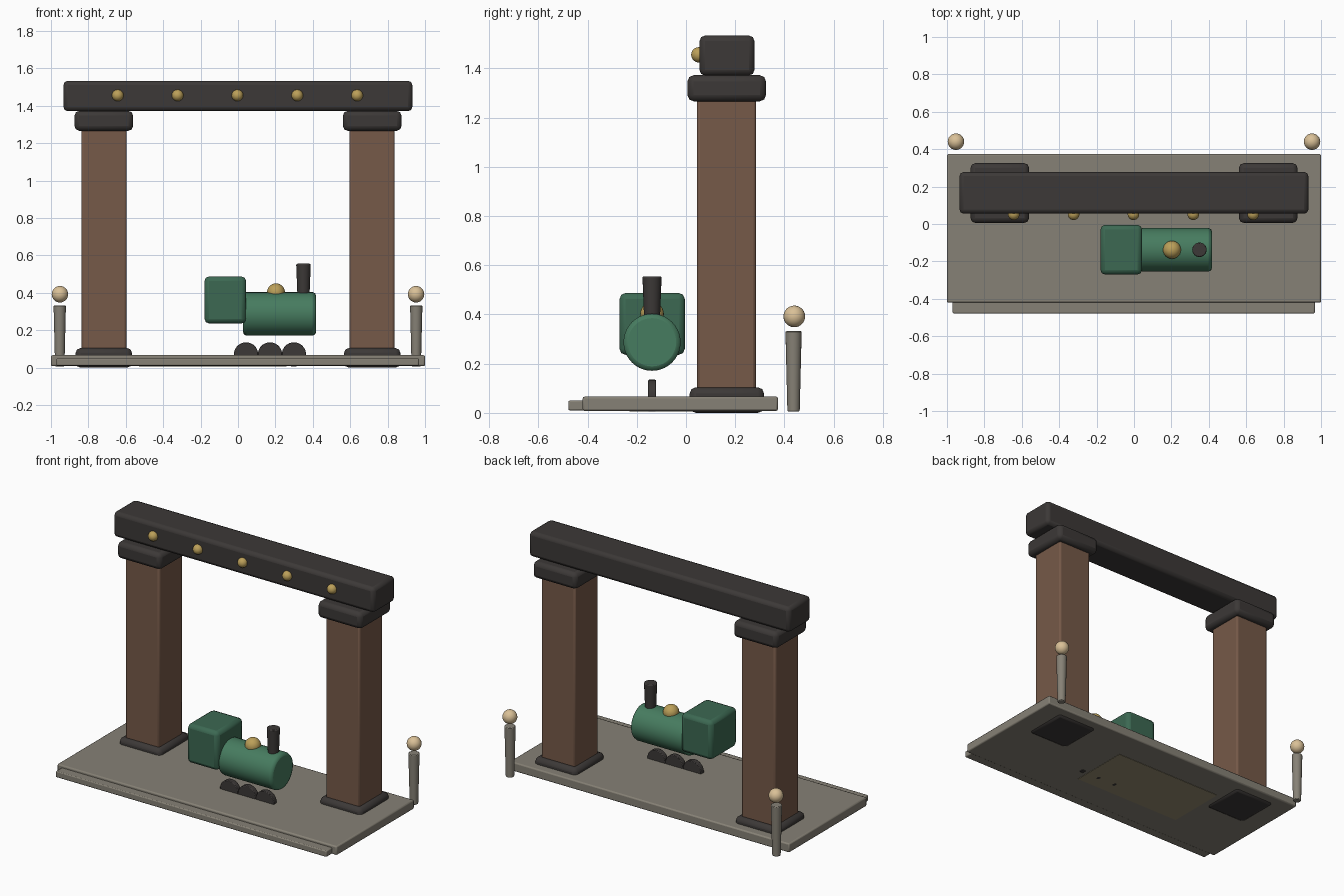
import bpy, math

if "Cube" in bpy.data.objects:
    bpy.data.objects.remove(bpy.data.objects["Cube"])

def mat(name, r, g, b):
    m = bpy.data.materials.new(name)
    m.diffuse_color = (r, g, b, 1)
    m.use_nodes = True
    m.node_tree.nodes["Principled BSDF"].inputs["Base Color"].default_value = m.diffuse_color
    return m

STONE = mat("stone", 0.24, 0.22, 0.18)
IRON = mat("dark_iron", 0.045, 0.04, 0.038)
BRICK = mat("brown_brick", 0.18, 0.10, 0.065)
GREEN = mat("boiler_green", 0.062, 0.20, 0.115)
DEEP = mat("cab_green", 0.045, 0.14, 0.085)
BRASS = mat("brass", 0.50, 0.35, 0.10)
LAMP = mat("lamp_glass", 0.70, 0.53, 0.31)
SAND = mat("sand", 0.30, 0.26, 0.16)

def finish(name, m, bevel=0, segments=2):
    o = bpy.context.object
    o.name = name
    o.data.materials.append(m)
    bpy.ops.object.transform_apply(location=False, rotation=True, scale=True)
    if bevel:
        b = o.modifiers.new("bevel", 'BEVEL')
        b.width, b.segments, b.limit_method = bevel, segments, 'ANGLE'
    bpy.ops.object.shade_smooth_by_angle(angle=math.radians(35))
    return o

def box(name, x, y, z, m, bevel, segments=2):
    """Box given by its (min, max) range on each axis."""
    bpy.ops.mesh.primitive_cube_add(size=1, location=[(a + b) / 2 for a, b in (x, y, z)])
    bpy.context.object.scale = [b - a for a, b in (x, y, z)]
    return finish(name, m, bevel, segments)

def cone(name, loc, r1, r2, depth, m, rot=(0, 0, 0), bevel=0, sides=32):
    bpy.ops.mesh.primitive_cone_add(vertices=sides, radius1=r1, radius2=r2, depth=depth,
                                    location=loc, rotation=rot)
    return finish(name, m, bevel)

def ball(name, loc, r, m):
    bpy.ops.mesh.primitive_uv_sphere_add(segments=24, ring_count=14, radius=r, location=loc)
    return finish(name, m)

# platform, front step and the sand bed showing underneath
box("platform", (-1, 1), (-0.42, 0.374), (0.008, 0.066), STONE, 0.008)
box("front_step", (-0.97, 0.967), (-0.478, -0.41), (0.01, 0.05), STONE, 0.006)
box("sand_bed", (-0.53, 0.26), (-0.23, 0.17), (0.006, 0.04), SAND, 0)

# two pillars with base, shaft and capital, plus lamp posts behind
for side, s in (("left", -1), ("right", 1)):
    def span(a, b):
        return tuple(sorted((s * a, s * b)))
    box(side + "_pillar_base", span(0.567, 0.868), (0.015, 0.317), (0.0, 0.104), IRON, 0.025)
    box(side + "_pillar", span(0.595, 0.838), (0.044, 0.285), (0.05, 1.29), BRICK, 0.012)
    box(side + "_capital", span(0.561, 0.874), (0.006, 0.325), (1.266, 1.372), IRON, 0.025)
    cone(side + "_lamp_post", (s * 0.953, 0.437, 0.169), 0.025, 0.033, 0.326, STONE, bevel=0.004, sides=20)
    ball(side + "_lamp", (s * 0.952, 0.44, 0.392), 0.044, LAMP)

# top beam with a row of rivets
box("beam", (-0.933, 0.932), (0.055, 0.278), (1.371, 1.533), IRON, 0.022)
for i in range(5):
    ball(f"rivet_{i + 1}", ((i - 2) * 0.32 - 0.003, 0.052, 1.455), 0.031, BRASS)

# small locomotive
Y = -0.138
box("cab", (-0.179, 0.043), (-0.27, -0.005), (0.236, 0.487), DEEP, 0.024)
cone("boiler", (0.222, Y, 0.287), 0.116, 0.116, 0.39, GREEN, (0, math.pi / 2, 0), 0.018, 40)
cone("chimney", (0.35, Y, 0.465), 0.032, 0.039, 0.18, IRON, bevel=0.006, sides=24)
ball("steam_dome", (0.203, Y, 0.402), 0.048, BRASS)
for i in range(3):
    cone(f"wheel_{i + 1}", (0.043 + 0.128 * i, Y, 0.07), 0.065, 0.065, 0.032, IRON,
         (math.pi / 2, 0, 0), 0.004)
